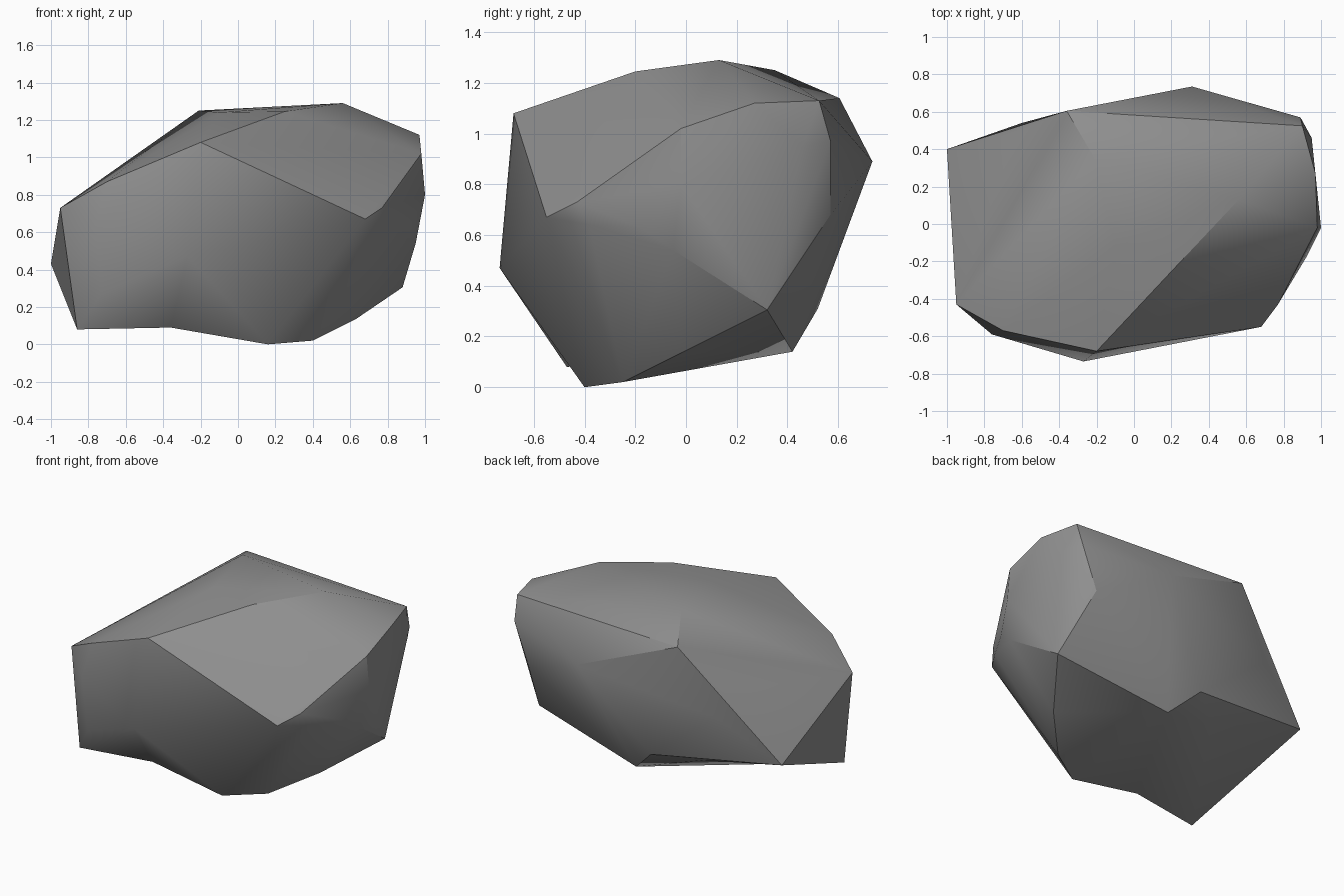
import bpy, bmesh, math
from mathutils import Vector

if "Cube" in bpy.data.objects:
    bpy.data.objects.remove(bpy.data.objects["Cube"])

# Main corners of the boulder
END_LOW = (-0.86, -0.47, 0.08)
FOOT = (0.16, -0.40, 0.0)
BACK_LOW = (0.08, 0.42, 0.14)
LEFT_TIP = (-1.0, 0.40, 0.43)

corners = [
    END_LOW, FOOT, BACK_LOW, LEFT_TIP,
    # front face, left to right
    (-0.95, -0.43, 0.73), (-0.76, -0.59, 0.63), (-0.73, -0.57, 0.27),
    (-0.27, -0.735, 0.47), (-0.70, -0.57, 0.87), (-0.20, -0.68, 1.08),
    (0.68, -0.55, 0.67), (0.77, -0.43, 0.73),
    # top
    (0.25, -0.20, 1.245), (0.56, 0.13, 1.29), (-0.21, 0.35, 1.25),
    (-0.10, -0.12, 1.24), (-0.36, 0.605, 1.14), (0.90, 0.525, 1.13),
    # right side
    (0.98, -0.02, 1.02), (0.97, 0.27, 1.12), (1.0, -0.02, 0.80),
    (0.80, -0.38, 0.64), (0.92, -0.18, 0.63), (0.95, -0.05, 0.54),
    (0.95, 0.46, 0.95), (0.88, 0.32, 0.305),
    # underside ridge
    (0.40, -0.25, 0.02), (0.63, -0.02, 0.135),
    # back
    (0.89, 0.57, 0.97), (0.78, 0.57, 0.68), (0.31, 0.735, 0.89),
    (-0.63, 0.49, 0.86), (-0.60, 0.54, 0.70), (-0.10, 0.52, 0.31),
]


def dent(bm, a, b, target):
    """Split the edge a-b and pull its middle to target."""
    a, b = Vector(a), Vector(b)
    for e in bm.edges:
        p, q = e.verts[0].co, e.verts[1].co
        if min((p - a).length + (q - b).length, (p - b).length + (q - a).length) < 1e-3:
            ret = bmesh.ops.subdivide_edges(bm, edges=[e], cuts=1)
            for v in ret["geom_inner"]:
                if isinstance(v, bmesh.types.BMVert):
                    v.co = target
            return


# Faceted body
bm = bmesh.new()
for c in corners:
    bm.verts.new(c)
bmesh.ops.convex_hull(bm, input=bm.verts[:])
bmesh.ops.delete(bm, geom=[v for v in bm.verts if not v.link_faces], context="VERTS")

# Shallow hollows under the front and the back
dent(bm, END_LOW, FOOT, (-0.36, -0.40, 0.09))
dent(bm, BACK_LOW, LEFT_TIP, (-0.35, 0.32, 0.26))
bmesh.ops.triangulate(bm, faces=bm.faces[:])
bmesh.ops.recalc_face_normals(bm, faces=bm.faces[:])

mesh = bpy.data.meshes.new("boulder")
bm.to_mesh(mesh)
bm.free()
rock = bpy.data.objects.new("boulder", mesh)
bpy.context.collection.objects.link(rock)

# Stone colour
mat = bpy.data.materials.new("grey stone")
mat.diffuse_color = (0.28, 0.28, 0.28, 1)
mat.use_nodes = True
mat.node_tree.nodes["Principled BSDF"].inputs["Base Color"].default_value = mat.diffuse_color
mesh.materials.append(mat)

# Soft facets with crisp ridges
bpy.context.view_layer.objects.active = rock
rock.select_set(True)
bpy.ops.object.shade_smooth_by_angle(angle=math.radians(30))
